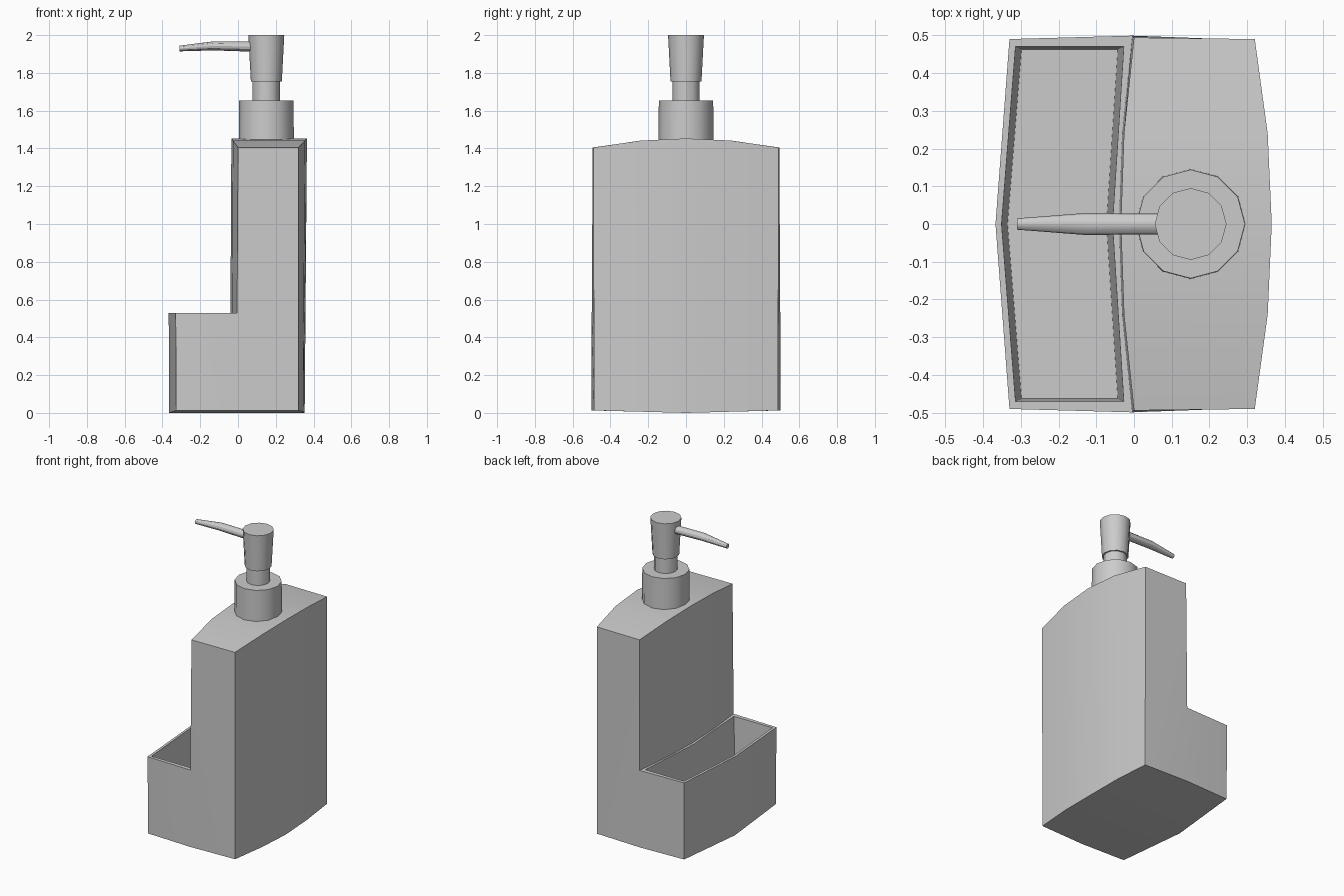
import bpy
import bmesh
from math import sin, cos, pi, radians

cube = bpy.data.objects.get("Cube")
if cube:
    bpy.data.objects.remove(cube, do_unlink=True)

grey = bpy.data.materials.new("plain grey")
grey.use_nodes = True
colour = (0.6, 0.6, 0.6, 1)
grey.diffuse_color = colour
grey.node_tree.nodes["Principled BSDF"].inputs["Base Color"].default_value = colour


def loft(name, rings, caps):
    """Skin a list of equal closed rings; caps lists index loops that close both ends."""
    bm = bmesh.new()
    rows = [[bm.verts.new(p) for p in ring] for ring in rings]
    n = len(rows[0])
    for a, b in zip(rows, rows[1:]):
        for i in range(n):
            j = (i + 1) % n
            bm.faces.new((a[i], a[j], b[j], b[i]))
    for cap in caps:
        bm.faces.new([rows[0][i] for i in cap])
        bm.faces.new([rows[-1][i] for i in reversed(cap)])
    bmesh.ops.recalc_face_normals(bm, faces=bm.faces)
    mesh = bpy.data.meshes.new(name)
    bm.to_mesh(mesh)
    bm.free()
    mesh.materials.append(grey)
    obj = bpy.data.objects.new(name, mesh)
    bpy.context.collection.objects.link(obj)
    return obj


def smooth(obj):
    bpy.ops.object.select_all(action='DESELECT')
    obj.select_set(True)
    bpy.context.view_layer.objects.active = obj
    bpy.ops.object.shade_smooth_by_angle(angle=radians(30))


# Bottle and tray: L-shaped section lofted along y, bulging towards the middle
def section(y):
    t = 1 - abs(y) / 0.49          # 0 at the ends, 1 in the middle
    b = 1 - (y / 0.49) ** 2        # rounded bulge
    side = (y > 0) - (y < 0) if t < 0.01 else 0
    mid = y + 0.009 * side         # the end walls kink outwards at x = 0
    low = y - 0.003 * side
    back, front, tray = 0.32 + 0.045 * b, -0.035 * b, -0.33 - 0.037 * t
    base, top = 0.013 * (1 - t), 1.405 + 0.048 * b
    return [(back - 0.012 * b, low, base), (back, y, top),
            (front, y + 0.004 * side, top), (front - 0.005, mid, 0.53),
            (tray, y, 0.53), (tray + 0.003, low, base),
            (front - 0.005, mid, base)]


stations = (-0.49, -0.24, 0, 0.24, 0.49)
body = loft("bottle_body", [section(y) for y in stations],
            [(0, 1, 2, 3, 6), (3, 4, 5, 6)])


# Tray hollow with drafted walls
def hollow(y):
    t = 1 - abs(y) / 0.47
    front, back = -0.314 - 0.037 * t, -0.027 - 0.03 * t
    inner = y * 0.985
    return [(front, y, 0.531), (back, y, 0.531),
            (back - 0.016, inner, 0.05), (front + 0.016, inner, 0.05)]


cutter = loft("tray_cutter", [hollow(y) for y in (-0.47, 0, 0.47)], [(0, 1, 2, 3)])
cutter.hide_render = True
cut = body.modifiers.new("tray hollow", 'BOOLEAN')
cut.operation = 'DIFFERENCE'
cut.solver = 'EXACT'
cut.object = cutter
bpy.context.view_layer.objects.active = body
bpy.ops.object.modifier_apply(modifier=cut.name)
bpy.data.objects.remove(cutter, do_unlink=True)
smooth(body)

# Pump: stacked round parts on one axis
SIDES = 12


def turned(name, levels):
    rings = [[(0.15 + r * cos(2 * pi * i / SIDES), r * sin(2 * pi * i / SIDES), z)
              for i in range(SIDES)] for r, z in levels]
    smooth(loft(name, rings, [range(SIDES)]))


turned("pump_collar", [(0.146, 1.41), (0.144, 1.655)])
turned("pump_neck", [(0.072, 1.64), (0.072, 1.77)])
turned("pump_head", [(0.082, 1.755), (0.095, 2.0)])

# Nozzle: tapered oval tube pointing over the tray
path = [(0.12, 1.938, 0.027, 0.027), (-0.13, 1.943, 0.029, 0.024),
        (-0.31, 1.929, 0.015, 0.015)]
rings = [[(x, ry * cos(2 * pi * i / SIDES), z + rz * sin(2 * pi * i / SIDES))
          for i in range(SIDES)] for x, z, ry, rz in path]
smooth(loft("pump_nozzle", rings, [range(SIDES)]))
